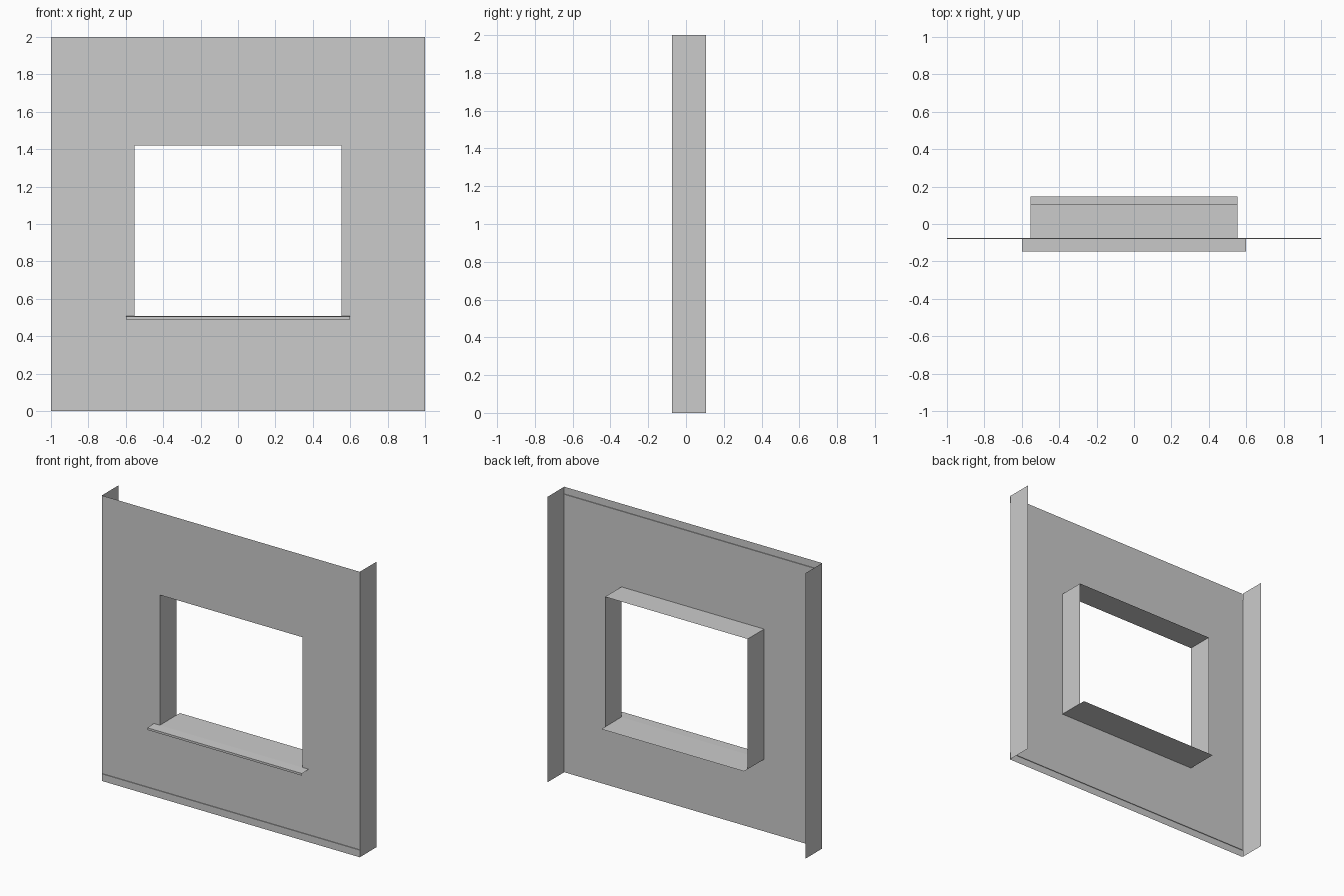
import bpy

if "Cube" in bpy.data.objects:
    bpy.data.objects.remove(bpy.data.objects["Cube"])

W = 1.0                      # half width of the panel
OX, Z0, Z1 = 0.553, 0.508, 1.42   # window opening
YF, YB, YT = -0.075, 0.107, -0.08  # panel face, flange back, trim face
YS = 0.147                   # sill reach, front and back


def mesh_object(name, verts, faces):
    me = bpy.data.meshes.new(name)
    me.from_pydata(verts, [], faces)
    me.update()
    ob = bpy.data.objects.new(name, me)
    bpy.context.collection.objects.link(ob)
    return ob


def strip(name, profile, half):
    """Sheet made by sweeping a (y, z) profile across x."""
    verts = [(x, y, z) for y, z in profile for x in (-half, half)]
    faces = [(2*i, 2*i + 1, 2*i + 3, 2*i + 2) for i in range(len(profile) - 1)]
    return mesh_object(name, verts, faces)


def upright(name, x, z0, z1):
    """Vertical sheet running front to back at x."""
    return mesh_object(name, [(x, YF, z0), (x, YB, z0), (x, YB, z1), (x, YF, z1)],
                       [(0, 1, 2, 3)])


# Panel face: 3 x 3 grid of flat faces with the window cell left out
xs, zs = (-W, -OX, OX, W), (0.05, Z0, Z1, 1.95)
grid = [(x, YF, z) for z in zs for x in xs]
cells = [(4*j + i, 4*j + i + 1, 4*j + i + 5, 4*j + i + 4)
         for j in range(3) for i in range(3) if (i, j) != (1, 1)]
mesh_object("wall_panel", grid, cells)

# Slightly proud trim bands along top and bottom edges
strip("bottom_band", [(YT, 0), (YT, 0.05), (YF, 0.05)], W)
strip("top_band", [(YF, 1.95), (YT, 1.95), (YT, 2.0)], W)

# Side flanges and window jambs
for side, s in (("left", -1), ("right", 1)):
    upright(side + "_flange", s * W, 0, 2)
    upright(side + "_jamb", s * OX, Z0, Z1)

# Window head
strip("window_head", [(YF, Z1), (YB, Z1)], OX)

# Sill: narrow inside the opening, wider outside with a drip lip
strip("inner_sill", [(YF, Z0), (YS, Z0)], OX)
strip("outer_sill", [(YF, Z0), (-YS, 0.505), (-YS, 0.49), (-YS + 0.006, 0.49)], 0.6)
